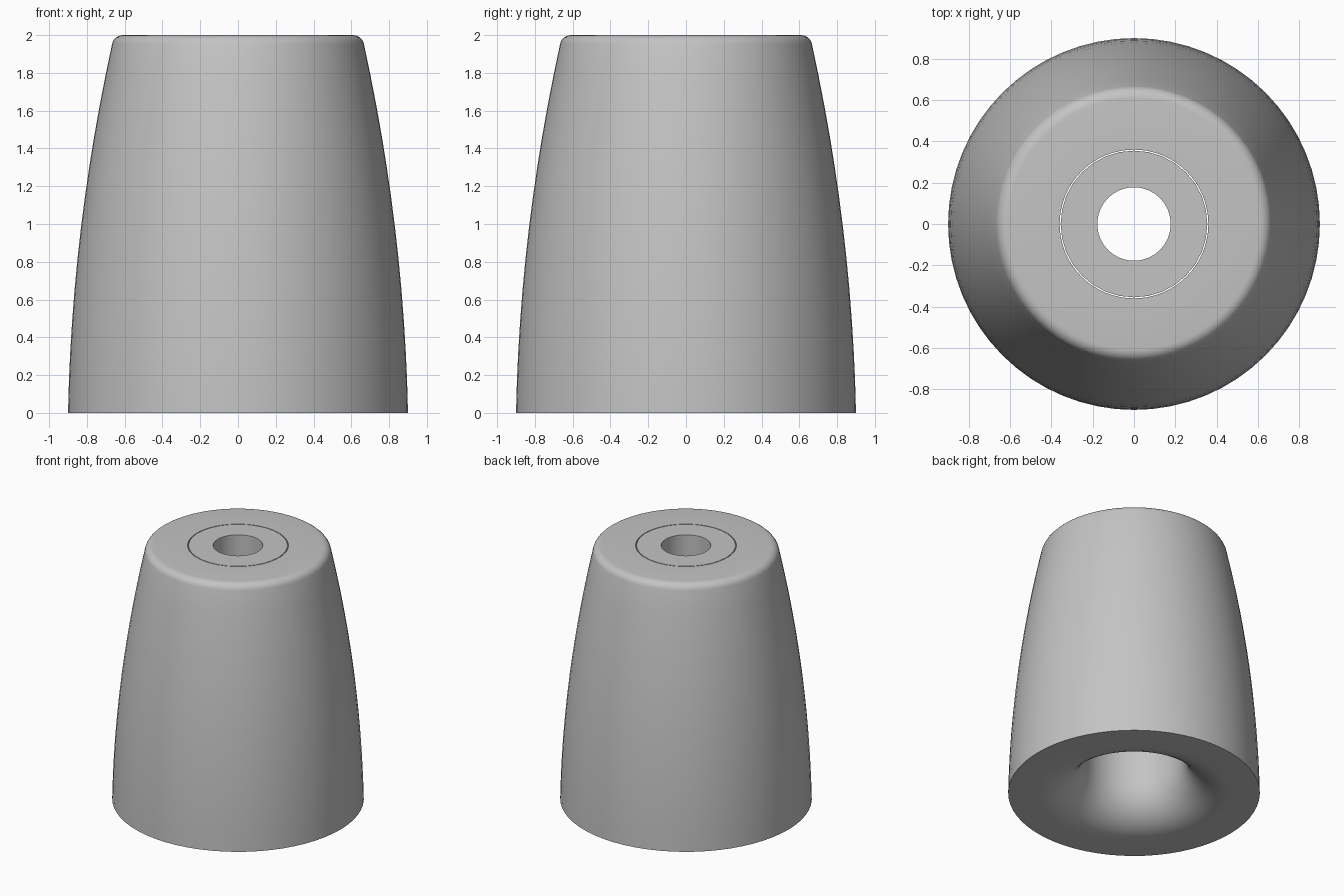
import bpy
import bmesh
from math import sin, cos, pi, radians

cube = bpy.data.objects.get("Cube")
if cube:
    bpy.data.objects.remove(cube, do_unlink=True)

grey = bpy.data.materials.new("grey rubber")
grey.use_nodes = True
colour = (0.55, 0.55, 0.55, 1)
grey.diffuse_color = colour
grey.node_tree.nodes["Principled BSDF"].inputs["Base Color"].default_value = colour


def lathe(name, profile, sides):
    """Revolve a closed (radius, height) loop around the z axis."""
    bm = bmesh.new()
    rings = []
    for i in range(sides):
        a = 2 * pi * i / sides
        rings.append([bm.verts.new((r * cos(a), r * sin(a), z)) for r, z in profile])
    n = len(profile)
    for i in range(sides):
        one, two = rings[i], rings[(i + 1) % sides]
        for j in range(n):
            k = (j + 1) % n
            bm.faces.new((one[j], two[j], two[k], one[k]))
    bmesh.ops.recalc_face_normals(bm, faces=bm.faces[:])
    mesh = bpy.data.meshes.new(name)
    bm.to_mesh(mesh)
    bm.free()
    mesh.materials.append(grey)
    obj = bpy.data.objects.new(name, mesh)
    bpy.context.collection.objects.link(obj)
    bpy.ops.object.select_all(action="DESELECT")
    obj.select_set(True)
    bpy.context.view_layer.objects.active = obj
    bpy.ops.object.shade_smooth_by_angle(angle=radians(30))
    return obj


def arc(cr, cz, radius, start, end, steps):
    """Points along a circular arc, angles in degrees."""
    angles = [radians(start + (end - start) * i / steps) for i in range(steps + 1)]
    return [(cr + radius * cos(a), cz + radius * sin(a)) for a in angles]


# Tapered foot body: bulging wall, rounded top rim, straight bore, flared mouth
bore = 0.36
flare = 0.32
wall_top = 1.95
heights = [wall_top * i / 12 for i in range(12)]
wall = [(0.9 - 0.02 * z - 0.051 * z * z, z) for z in heights]
rim = arc(0.608, 1.94, 0.06, 12, 90, 6)
mouth = arc(bore + flare, flare, flare, 180, 270, 10)
lathe("foot_body", wall + rim + [(bore, 2.0)] + mouth, 64)

# Washer set flush into the top of the bore, with the screw hole through it
hole = 0.178
seat = 0.355
lathe("washer", [(hole, 1.7), (seat, 1.7), (seat, 2.0), (hole, 2.0)], 32)
